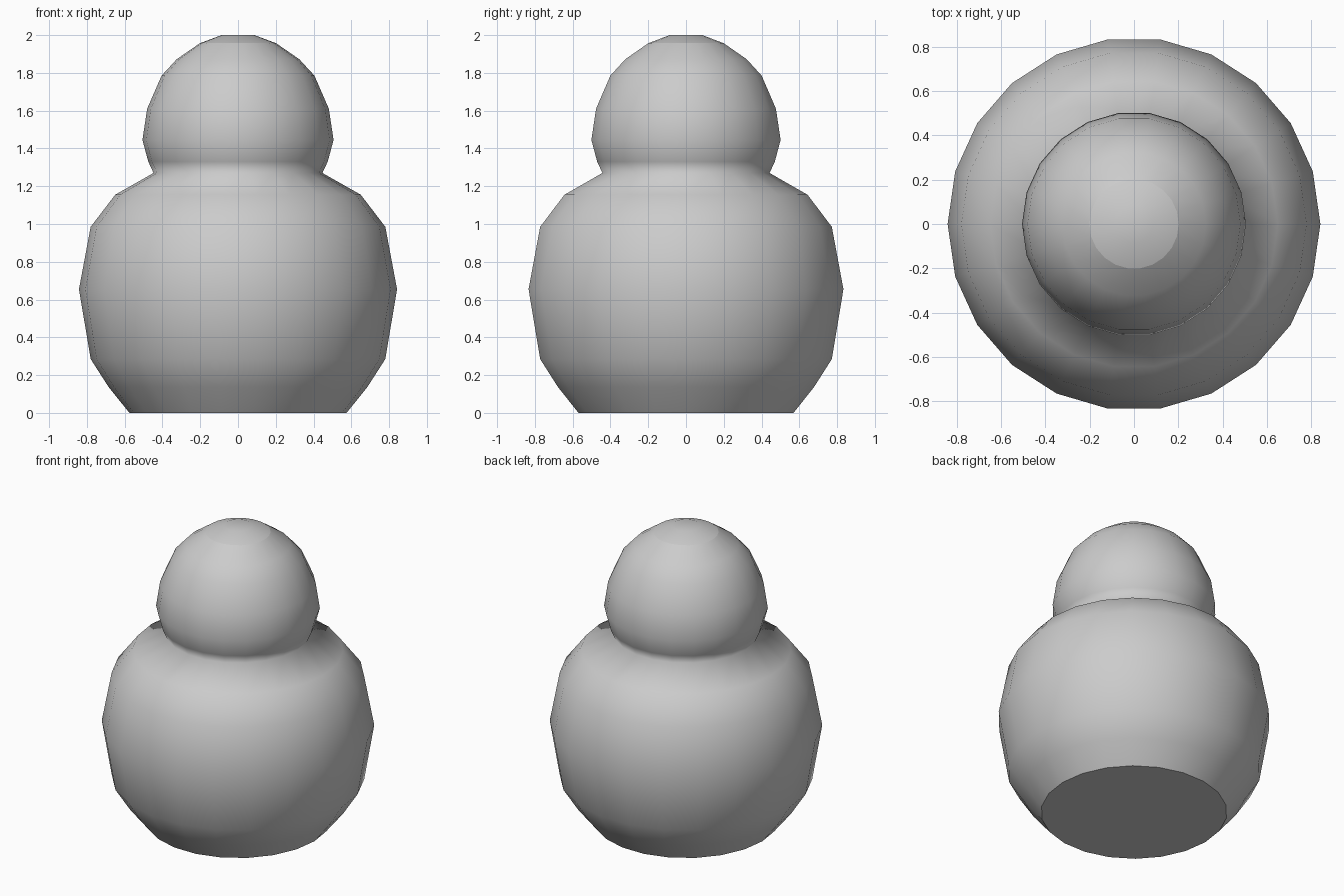
import bpy, bmesh, math

if "Cube" in bpy.data.objects:
    bpy.data.objects.remove(bpy.data.objects["Cube"])

SIDES = 22
# (radius, height) silhouette: base, belly, shoulders, neck, head, crown
PROFILE = [(0.575, 0), (0.685, 0.137), (0.78, 0.285), (0.842, 0.655),
           (0.78, 0.985), (0.65, 1.155), (0.447, 1.27), (0.475, 1.33),
           (0.506, 1.445), (0.481, 1.61), (0.405, 1.785), (0.325, 1.872),
           (0.202, 1.957), (0.087, 2.0)]
SHARP_RINGS = (0, 12)  # base rim and crown cap

bm = bmesh.new()

# Rings of the turned body
rings = []
for r, z in PROFILE:
    rings.append([bm.verts.new((r * math.cos(2 * math.pi * i / SIDES),
                                r * math.sin(2 * math.pi * i / SIDES), z))
                  for i in range(SIDES)])

# Walls between rings
for a, b in zip(rings, rings[1:]):
    for i in range(SIDES):
        j = (i + 1) % SIDES
        bm.faces.new((a[i], a[j], b[j], b[i]))

# Flat base and crown
bm.faces.new(rings[0][::-1])
bm.faces.new(rings[-1])

for f in bm.faces:
    f.smooth = True
for k in SHARP_RINGS:
    for i in range(SIDES):
        bm.edges.get((rings[k][i], rings[k][(i + 1) % SIDES])).smooth = False

mesh = bpy.data.meshes.new("round_figure")
bm.to_mesh(mesh)
bm.free()
bpy.context.collection.objects.link(bpy.data.objects.new("round_figure", mesh))
